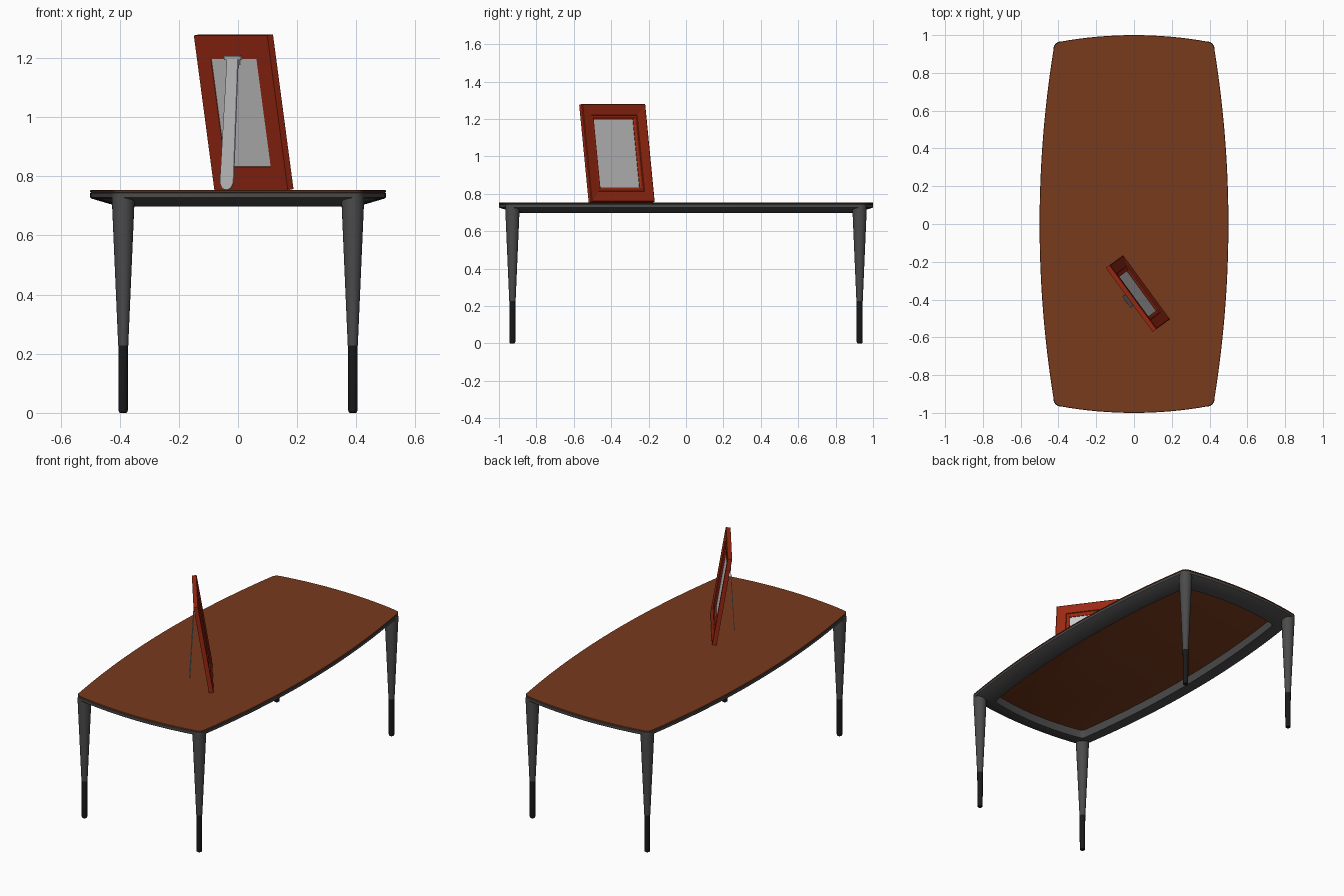
import bpy, bmesh
from math import sin, cos, pi, radians, asin
from mathutils import Vector, Matrix

if "Cube" in bpy.data.objects:
    bpy.data.objects.remove(bpy.data.objects["Cube"])


def material(name, rgb):
    m = bpy.data.materials.new(name)
    m.diffuse_color = (*rgb, 1)
    m.use_nodes = True
    m.node_tree.nodes["Principled BSDF"].inputs["Base Color"].default_value = m.diffuse_color
    return m


WOOD = material("wood", (0.19, 0.042, 0.012))
DARK = material("dark_metal", (0.07, 0.07, 0.07))
BLACK = material("black_foot", (0.01, 0.01, 0.01))
RED = material("red_frame", (0.33, 0.022, 0.006))


def loft(name, rings, mat=None, loop=False, matrix=None, smooth=True):
    """Bridge equal-length rings; loop joins last to first, otherwise cap both ends."""
    bm = bmesh.new()
    rows = [[bm.verts.new(p) for p in r] for r in rings]
    n = len(rings[0])
    for a, b in zip(rows, rows[1:] + (rows[:1] if loop else [])):
        for i in range(n):
            j = (i + 1) % n
            bm.faces.new((a[i], a[j], b[j], b[i]))
    if not loop:
        bm.faces.new(rows[0][::-1])
        bm.faces.new(rows[-1])
    bmesh.ops.recalc_face_normals(bm, faces=bm.faces)
    me = bpy.data.meshes.new(name)
    bm.to_mesh(me)
    bm.free()
    ob = bpy.data.objects.new(name, me)
    bpy.context.collection.objects.link(ob)
    if mat:
        me.materials.append(mat)
    if matrix:
        ob.matrix_world = matrix
    if smooth:
        bpy.ops.object.select_all(action='DESELECT')
        ob.select_set(True)
        bpy.context.view_layer.objects.active = ob
        bpy.ops.object.shade_smooth_by_angle(angle=radians(30))
    return ob


# Barrel-shaped outline: bowed sides and ends joined by round corners
LX, LY, CR = 0.388, 0.928, 0.037


def quarter():
    pts = []
    for i in range(12):
        y = 0.93 * i / 12
        pts.append((0.5 - 0.08 * (y / 0.96) ** 2, y))
    for i in range(8):
        a = radians(9 + 71 * i / 7)
        pts.append((LX + CR * cos(a), LY + CR * sin(a)))
    for i in range(7, -1, -1):
        x = 0.39 * i / 8
        pts.append((x, 1 - 0.04 * (x / 0.42) ** 2))
    return pts


q = quarter()
half = q + [(-x, y) for x, y in q[-2::-1]]
outline = half + [(x, -y) for x, y in half[-2:0:-1]]


def ring(d, z):
    return [(x * (0.5 - d) / 0.5, y * (1 - d), z) for x, y in outline]


# Table top and the sloping rim beneath it
loft("table_top", [ring(0.004, 0.745), ring(0, 0.747), ring(0, 0.751), ring(0.002, 0.753)], WOOD)
loft("table_rim", [ring(0.002, 0.745), ring(0, 0.743), ring(0, 0.728), ring(0.003, 0.725),
                   ring(0.098, 0.697), ring(0.104, 0.697), ring(0.108, 0.745)], DARK, loop=True)


# Tapered legs with black feet
def lathe(name, profile, x, y, mat):
    loft(name, [[(x + r * cos(2 * pi * i / 24), y + r * sin(2 * pi * i / 24), z)
                 for i in range(24)] for r, z in profile], mat)


for sx, nx in ((-1, "left"), (1, "right")):
    for sy, ny in ((-1, "front"), (1, "back")):
        lathe(f"{ny}_{nx}_leg", [(0.017, 0.228), (0.038, 0.71), (0.037, 0.744)], sx * LX, sy * LY, DARK)
        lathe(f"{ny}_{nx}_foot", [(0.011, 0), (0.0145, 0.003), (0.0155, 0.009), (0.0165, 0.228)],
              sx * LX, sy * LY, BLACK)

# Leaning picture frame: local x = width, y = up the frame, z = out of its face
W, H, T = 0.42, 0.53, 0.027
tilt = asin(0.086 / H)
nrm = Vector((0.807, 0.591, 0))
up = Vector((0, 0, 1))
u = Vector((-0.591, 0.807, 0))
base = Vector((0.055, -0.343, 0.755))


def basis(v, origin):
    v = v.normalized()
    return Matrix.Translation(origin) @ Matrix((u, v, u.cross(v))).transposed().to_4x4()


frame_m = basis(up * cos(tilt) - nrm * sin(tilt), base)


def rect(d, z):
    x = W / 2 - d
    return [(-x, d, z), (x, d, z), (x, H - d, z), (-x, H - d, z)]


h = T / 2
loft("picture_frame", [rect(0, -h), rect(0, h - 0.003), rect(0.004, h), rect(0.058, h - 0.006),
                       rect(0.060, h - 0.011), rect(0.070, h - 0.011), rect(0.080, h - 0.017),
                       rect(0.080, -h)], RED, loop=True, matrix=frame_m, smooth=False)
loft("picture_panel", [rect(0.078, -h + 0.002), rect(0.078, -h + 0.007)], matrix=frame_m, smooth=False)

# Rear support strut with a rounded foot, and its hinge
top = base + (frame_m.to_3x3() @ Vector((0, 0.455, -h - 0.003)))
foot = base - nrm * 0.116
foot.z = 0.754
L = (top - foot).length
strut = [(0.031, L), (-0.031, L)] + [(-0.038 * cos(pi * i / 10), 0.03 - 0.03 * sin(pi * i / 10))
                                     for i in range(11)]
strut_m = basis(top - foot, foot)
loft("support_strut", [[(x, y, z) for x, y in strut] for z in (-0.002, 0.002)], matrix=strut_m, smooth=False)
hinge = [(-0.047, 0.447), (0.047, 0.447), (0.047, 0.46), (-0.047, 0.46)]
loft("strut_hinge", [[(x, y, z) for x, y in hinge] for z in (-h - 0.006, -h)], matrix=frame_m, smooth=False)
loft("hinge_mount", [[(x * 0.66, y, z) for x, y in ((-0.047, 0.43), (0.047, 0.43), (0.047, 0.455), (-0.047, 0.455))]
                     for z in (-h - 0.002, -h + 0.002)], matrix=frame_m, smooth=False)
